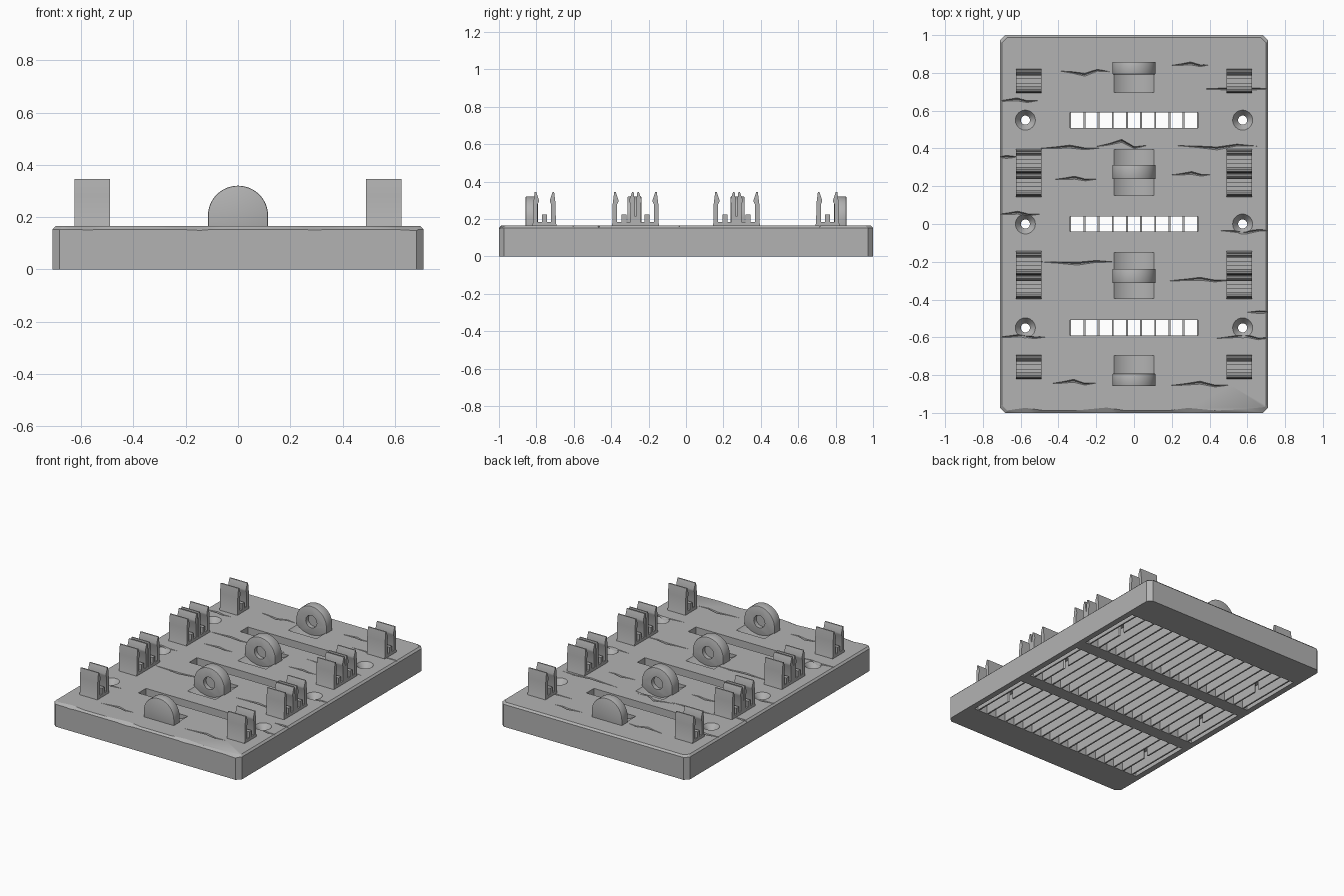
import bpy, bmesh, math
from mathutils import Vector

cube = bpy.data.objects.get("Cube")
if cube:
    bpy.data.objects.remove(cube, do_unlink=True)

grey = bpy.data.materials.new("plain_grey")
grey.use_nodes = True
COLOUR = (0.45, 0.45, 0.45, 1)
grey.diffuse_color = COLOUR
grey.node_tree.nodes["Principled BSDF"].inputs["Base Color"].default_value = COLOUR

HX, HY, TOP, CEILING = 0.71, 1.0, 0.165, 0.105
ROWS = (-0.55, 0, 0.55)


def finish(bm, name):
    bmesh.ops.recalc_face_normals(bm, faces=bm.faces)
    mesh = bpy.data.meshes.new(name)
    bm.to_mesh(mesh)
    bm.free()
    mesh.materials.append(grey)
    obj = bpy.data.objects.new(name, mesh)
    bpy.context.collection.objects.link(obj)
    return obj


def add_loft(bm, rings):
    """Join closed rings of points in order and cap both ends."""
    loops = [[bm.verts.new(p) for p in ring] for ring in rings]
    for a, b in zip(loops, loops[1:]):
        for i in range(len(a)):
            j = (i + 1) % len(a)
            bm.faces.new((a[i], a[j], b[j], b[i]))
    bm.faces.new(loops[0][::-1])
    bm.faces.new(loops[-1])


def loft(name, rings):
    bm = bmesh.new()
    add_loft(bm, rings)
    return finish(bm, name)


def prism(name, points, axis, start, end):
    """Extrude a flat profile along x, y or z."""
    def place(p, d):
        return {"x": (d, *p), "y": (p[0], d, p[1]), "z": (*p, d)}[axis]
    return loft(name, [[place(p, d) for p in points] for d in (start, end)])


def box(name, x0, x1, y0, y1, z0, z1):
    return prism(name, [(x0, y0), (x1, y0), (x1, y1), (x0, y1)], "z", z0, z1)


def circle(cx, cy, r, n=32, turn=2 * math.pi):
    steps = n if turn > 6 else n + 1
    return [(cx + r * math.cos(turn * i / n), cy + r * math.sin(turn * i / n))
            for i in range(steps)]


def apply(obj, mod):
    bpy.context.view_layer.objects.active = obj
    bpy.ops.object.modifier_apply(modifier=mod.name)


def cut(obj, *cutters):
    for cutter in cutters:
        mod = obj.modifiers.new("cut", "BOOLEAN")
        mod.operation, mod.solver, mod.object = "DIFFERENCE", "EXACT", cutter
        apply(obj, mod)
        bpy.data.objects.remove(cutter, do_unlink=True)


def screw_hole(x, y):
    spec = [(0.024, -0.05), (0.024, 0.125), (0.053, TOP), (0.053, 0.2)]
    return loft("hole_cutter", [[(*p, z) for p in circle(x, y, r, 24)] for r, z in spec])


# Base plate with chamfered corners and top edge
def outline(inset, z, c=0.028):
    x, y = HX - inset, HY - inset
    return [(-x + c, -y, z), (x - c, -y, z), (x, -y + c, z), (x, y - c, z),
            (x - c, y, z), (-x + c, y, z), (-x, y - c, z), (-x, -y + c, z)]


plate = loft("base_plate", [outline(0, 0), outline(0, TOP - 0.012), outline(0.012, TOP)])

# Underside pockets, slots and screw holes
for row in ROWS:
    cut(plate,
        box("pocket_cutter", -0.67, 0.67, row - 0.23, row + 0.23, -0.1, CEILING),
        box("slot_cutter", -0.34, 0.34, row - 0.041, row + 0.041, 0.05, 0.3))
    for x in (-0.575, 0.575):
        cut(plate, screw_hole(x, row))

# Shallow cradles beside the discs
for y0, y1 in ((0.695, 0.8), (0.15, 0.395)):
    for s in (-1, 1):
        cut(plate, prism("cradle_cutter", circle(0, 0.29, 0.165), "y", s * y0, s * y1))

# Cracks in the top surface: start x, end x, y, bend
CRACKS = [
    (-.39, -.13, .81, -.02), (.2, .4, .84, .01), (.36, .73, .715, 0),
    (-.73, -.51, .65, .01), (-.5, -.18, .4, .01), (-.2, .07, .41, .03),
    (.23, .65, .415, -.015), (-.73, -.62, .355, 0), (-.43, -.2, .235, .01),
    (.2, .41, .26, .01), (-.73, -.5, .05, .01), (.46, .73, -.035, -.01),
    (-.5, -.1, -.2, -.01), (.19, .51, -.3, .01), (.6, .73, -.467, 0),
    (-.73, -.46, -.6, .01), (.44, .73, -.605, .015), (-.44, -.2, -.845, .015),
    (.19, .51, -.855, .015)]
crack_mesh = bmesh.new()
for x0, x1, y, bend in CRACKS:
    rings = []
    for i, (shift, half) in enumerate([(0, .001), (.4, .005), (1, .009), (-.2, .006), (.2, .001)]):
        x, yc = x0 + (x1 - x0) * i / 4, y + bend * shift
        rings.append([(x, yc - half, TOP + .003), (x, yc + half, TOP + .003),
                      (x, yc, TOP - .002 - half * 2)])
    add_loft(crack_mesh, rings)
cut(plate, finish(crack_mesh, "crack_cutter"))

# Uneven chips along the front and back edges
for side, depths in ((-1, (8, 30, 10, 18, 32, 8, 9, 30, 16, 22, 38)),
                     (1, (10, 16, 8, 14, 9, 9, 15, 8, 13, 8, 14))):
    rings = []
    for i, d in enumerate(depths):
        x, y, d = -0.72 + 0.144 * i, side * HY, d / 1000
        rings.append([(x, y - side * d, TOP + .002), (x, y + side * .02, TOP + .002),
                      (x, y + side * .02, TOP - d * .5), (x, y, TOP - d * .5)])
    cut(plate, loft("chip_cutter", rings))

# Thin lengthwise ribs inside the pockets
rib_mesh = bmesh.new()
for row in ROWS:
    for i in range(-9, 9):
        x = (i + 0.5) * 0.075
        section = [(x - .005, 0), (x + .005, 0), (x + .005, CEILING + .004), (x - .005, CEILING + .004)]
        add_loft(rib_mesh, [[(px, row + d, pz) for px, pz in section] for d in (-0.232, 0.232)])
ribs = finish(rib_mesh, "pocket_ribs")
for row in ROWS:
    for x in (-0.575, 0.575):
        cut(ribs, screw_hole(x, row))

# Upright discs: end ones recessed on the inner face, middle ones on both
R, CZ = 0.115, 0.205
arch = circle(0, CZ, R, 32, math.pi) + [(-R, 0.12), (R, 0.12)]
for name, centre, half, faces in (("back_disc", .825, .033, (-1,)), ("rear_middle_disc", .275, .038, (-1, 1)),
                                  ("front_middle_disc", -.275, .038, (-1, 1)), ("front_disc", -.825, .033, (1,))):
    disc = prism(name, arch, "y", centre - half, centre + half)
    bevel = disc.modifiers.new("soft_rim", "BEVEL")
    bevel.width, bevel.segments, bevel.limit_method = 0.005, 2, "ANGLE"
    apply(disc, bevel)
    for f in faces:
        cut(disc, prism("recess_cutter", circle(0, CZ + .01, .042, 24), "y",
                        centre + f * (half - .028), centre + f * (half + .05)))

# Snap clips: two hooked prongs around a low stop
PRONG = [(.064, .15), (.064, .172), (.061, .18), (.06, .28), (.052, .345), (.044, .345),
         (.03, .305), (.03, .292), (.036, .28), (.036, .15)]
for side, x0 in (("right", -0.625), ("left", 0.49)):
    for n, y in enumerate((-.757, -.332, -.208, .208, .332, .757)):
        clip = bmesh.new()
        stop = [(-.013, .15), (.013, .15), (.013, .225), (-.013, .225)]
        floor = [(-.05, .15), (.05, .15), (.05, .185), (-.05, .185)]
        for profile in (PRONG, [(-a, b) for a, b in PRONG], stop, floor):
            add_loft(clip, [[(x, y + a, b) for a, b in profile] for x in (x0, x0 + .135)])
        finish(clip, f"{side}_clip_{n + 1}")

# Smooth the round surfaces, keep edges sharp
for obj in bpy.context.collection.objects:
    if obj.type == "MESH" and obj.data.materials and obj.data.materials[0] == grey:
        obj.select_set(True)
        bpy.context.view_layer.objects.active = obj
bpy.ops.object.shade_smooth_by_angle(angle=math.radians(30))
